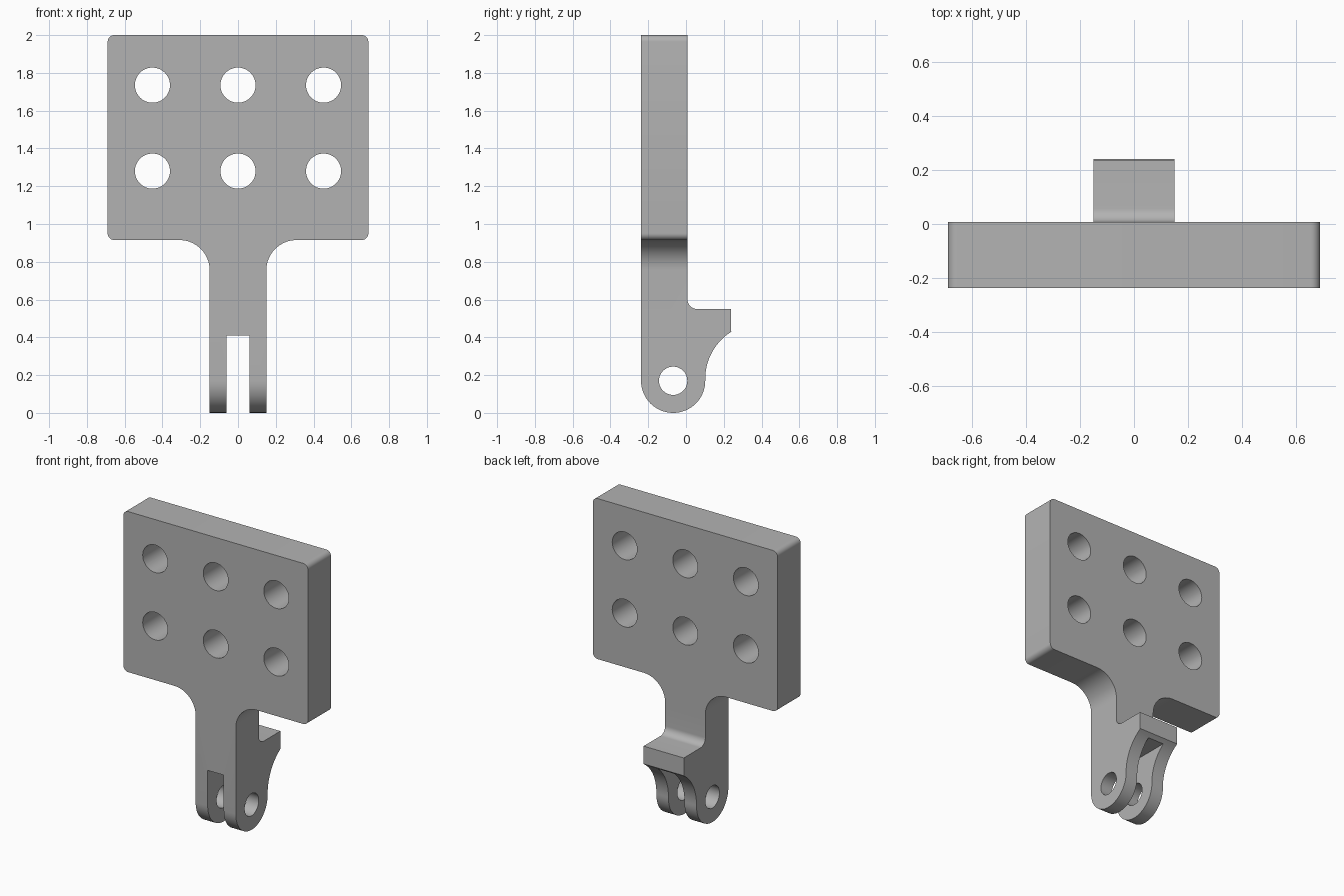
import bpy
import bmesh
from math import sin, cos, radians
from mathutils import Vector

if "Cube" in bpy.data.objects:
    bpy.data.objects.remove(bpy.data.objects["Cube"], do_unlink=True)

grey = bpy.data.materials.new("mid grey")
grey.use_nodes = True
colour = (0.45, 0.45, 0.45, 1)
grey.diffuse_color = colour
grey.node_tree.nodes["Principled BSDF"].inputs["Base Color"].default_value = colour


def arc(cx, cz, r, start, end, steps=16):
    """Points along a circular arc, angles in degrees."""
    angles = [radians(start + (end - start) * i / steps) for i in range(steps + 1)]
    return [(cx + r * cos(a), cz + r * sin(a)) for a in angles]


def prism(name, outline, axis):
    """Extrude a closed (u, z) outline right through the model along x or y."""
    bm = bmesh.new()
    place = (lambda u, z: (-1, u, z)) if axis == "x" else (lambda u, z: (u, -1, z))
    face = bm.faces.new([bm.verts.new(place(u, z)) for u, z in outline])
    side = bmesh.ops.extrude_face_region(bm, geom=[face])["geom"]
    shift = Vector((2, 0, 0)) if axis == "x" else Vector((0, 2, 0))
    bmesh.ops.translate(bm, vec=shift, verts=[g for g in side if isinstance(g, bmesh.types.BMVert)])
    bmesh.ops.recalc_face_normals(bm, faces=bm.faces)
    mesh = bpy.data.meshes.new(name)
    bm.to_mesh(mesh)
    bm.free()
    mesh.materials.append(grey)
    obj = bpy.data.objects.new(name, mesh)
    bpy.context.collection.objects.link(obj)
    return obj


def combine(body, tool, operation):
    """Apply a boolean and discard the helper."""
    tool.hide_render = True
    mod = body.modifiers.new(operation.lower(), "BOOLEAN")
    mod.operation, mod.solver, mod.object = operation, "EXACT", tool
    bpy.context.view_layer.objects.active = body
    bpy.ops.object.modifier_apply(modifier=mod.name)
    bpy.data.objects.remove(tool, do_unlink=True)


# Front silhouette: rounded paddle, filleted stem and forked foot
slot, stem, edge = 0.06, 0.15, 0.69
shoulder, fillet, corner, top = 0.915, 0.16, 0.035, 2.0
half = [(slot, 0.41), (slot, -0.1), (stem, -0.1)]
half += arc(stem + fillet, shoulder - fillet, fillet, 180, 90)
half += arc(edge - corner, shoulder + corner, corner, -90, 0, 8)
half += arc(edge - corner, top - corner, corner, 0, 90, 8)
bracket = prism("paddle_bracket", half + [(-x, z) for x, z in reversed(half)], "y")

# Side silhouette: flat plate, rear hook and rounded foot
front, back, hook = -0.238, 0.008, 0.238
pin_y, pin_z, foot = -0.068, 0.17, 0.17
profile = [(front, 2.1)]
profile += arc(pin_y, pin_z, foot, 180, 360, 32)
profile += arc(pin_y + foot + 0.295, 0.18, 0.295, 180, 122)
profile += [(hook, 0.43), (hook, 0.55)]
profile += arc(back + 0.05, 0.60, 0.05, 270, 180, 10)
profile += [(back, 2.1)]
combine(bracket, prism("side_shape", profile, "x"), "INTERSECT")

# Six paddle holes and the cross pin hole
for x in (-0.453, 0, 0.453):
    for z in (1.28, 1.735):
        combine(bracket, prism("hole_cutter", arc(x, z, 0.093, 0, 360, 48)[:-1], "y"), "DIFFERENCE")
combine(bracket, prism("pin_cutter", arc(pin_y, pin_z, 0.075, 0, 360, 40)[:-1], "x"), "DIFFERENCE")

bpy.ops.object.select_all(action="DESELECT")
bracket.select_set(True)
bpy.context.view_layer.objects.active = bracket
bpy.ops.object.shade_smooth_by_angle(angle=radians(30))
